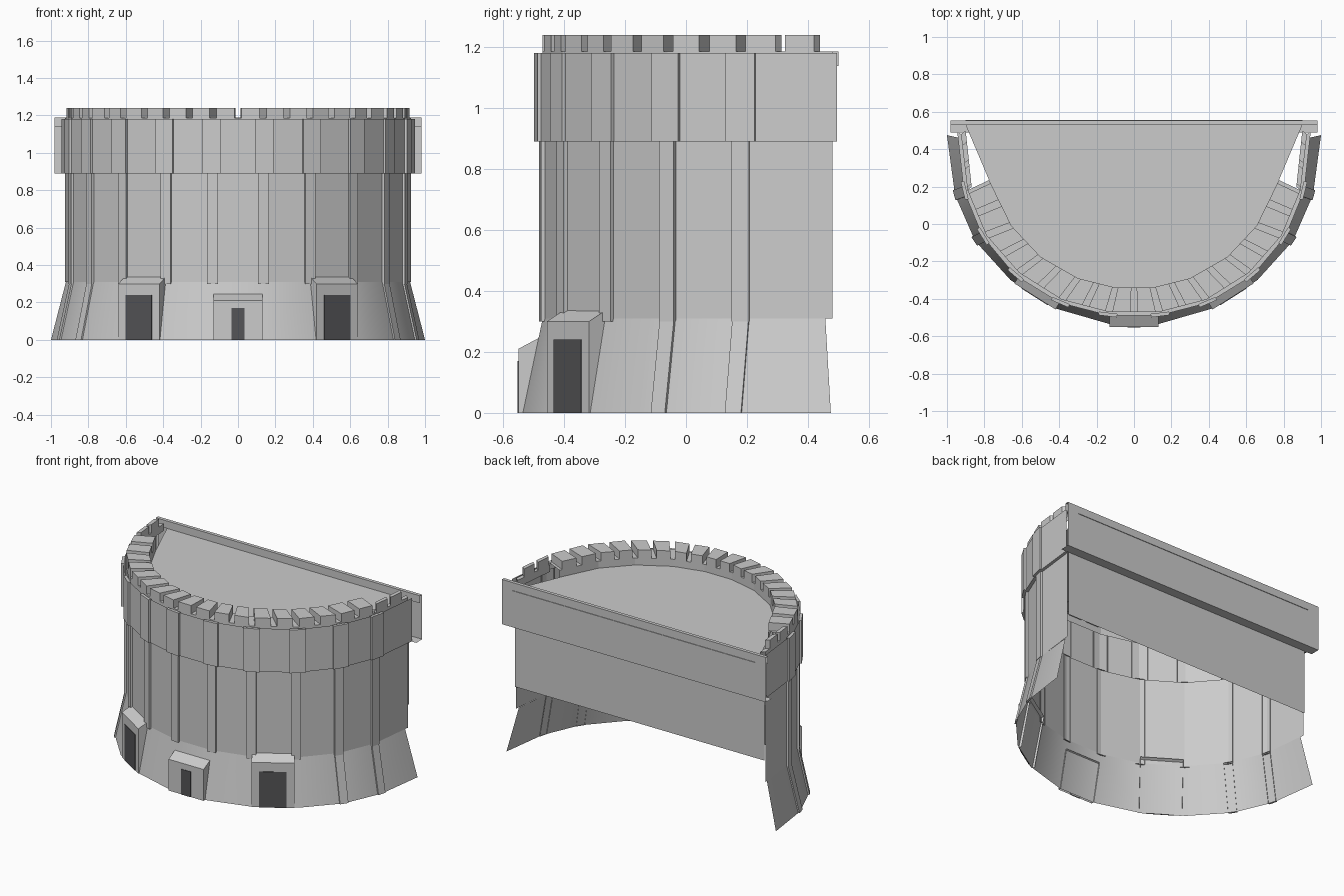
import bpy
from mathutils import Vector as V

if "Cube" in bpy.data.objects:
    bpy.data.objects.remove(bpy.data.objects["Cube"])

# Half outlines (right side, front to back): base, wall, parapet face, inner parapet
BASE = [(.13, -.535), (.425, -.45), (.66, -.30), (.85, -.09), (.957, .155), (1.0, .475)]
WALL = [(.135, -.47), (.385, -.405), (.615, -.26), (.79, -.06), (.89, .18), (.925, .48)]
PARA = [(.14, -.488), (.395, -.422), (.635, -.275), (.81, -.067), (.91, .178), (.945, .495)]
INNER = [(.10, -.34), (.30, -.29), (.50, -.175), (.655, -.01), (.775, .235)]
THIN = [(.868, .20), (.900, .50)]
DECK_Z = 1.137


def full(half):
    return [(-x, y) for x, y in reversed(half)] + list(half)


def mesh(name, verts, faces, smooth=False):
    me = bpy.data.meshes.new(name)
    me.from_pydata([tuple(v) for v in verts], [], faces)
    if smooth:
        me.polygons.foreach_set("use_smooth", [True] * len(me.polygons))
    me.update()
    ob = bpy.data.objects.new(name, me)
    bpy.context.collection.objects.link(ob)
    return ob


def loft(name, rings, smooth=False):
    """Strip of quads between open outlines given as (points, z)."""
    n = len(rings[0][0])
    verts = [(x, y, z) for pts, z in rings for x, y in pts]
    faces = [(r * n + i, r * n + i + 1, (r + 1) * n + i + 1, (r + 1) * n + i)
             for r in range(len(rings) - 1) for i in range(n - 1)]
    return mesh(name, verts, faces, smooth)


def hexa(name, bottom, top, sides=(0, 1, 2, 3), caps=True):
    """Block from four bottom and four top corners, with chosen sides."""
    faces = [(i, (i + 1) % 4, (i + 1) % 4 + 4, i + 4) for i in sides]
    if caps:
        faces += [(3, 2, 1, 0), (4, 5, 6, 7)]
    return mesh(name, bottom + top, faces)


def strip(name, outline, i, z0, z1, width, out, top_outline=None):
    """Flat pilaster standing on outline corner i, open at the back."""
    def corners(o, z):
        p = V(o[i])
        t = (V(o[i + 1]) - V(o[i - 1])).normalized()
        n = V((t.y, -t.x))
        back = width * .14
        c = [p - t * width / 2 - n * back, p - t * width / 2 + n * out,
             p + t * width / 2 + n * out, p + t * width / 2 - n * back]
        return [(q.x, q.y, z) for q in c]
    return hexa(name, corners(outline, z0), corners(top_outline or outline, z1), (0, 1, 2))


base, wall, para, inner = full(BASE), full(WALL), full(PARA), full(INNER)

# Flared base, wall shell and overhanging parapet
batter_top = full(WALL[:5] + [(.92, .457)])
loft("flared_base", [(base, 0), (batter_top, .31)], smooth=True)
loft("curved_wall", [(wall, .31), (wall, .89)])
loft("parapet_face", [(wall, .89), (para, .89), (para, 1.18)])
loft("parapet_walk", [(wall[1:-1], DECK_Z), (wall[1:-1], 1.185),
                      (inner, 1.185), (inner, DECK_Z)])

# Pilasters on the wall corners
for i in range(1, 11):
    strip("wall_pilaster", wall, i, .30, .89, .058, .009)
    strip("parapet_pilaster", para, i, .89, 1.18, .10, .005)
    if i in (1, 2, 9, 10):
        strip("base_pilaster", base, i, 0, .31, .055, .005, batter_top)


# Merlons: two per facet with slits at the corners and midpoints
def merlon(o0, o1, i0, i1, u0, u1):
    o0, o1, i0, i1 = map(V, (o0, o1, i0, i1))
    q = [o0.lerp(o1, u0), o0.lerp(o1, u1), i0.lerp(i1, u1), i0.lerp(i1, u0)]
    hexa("merlon", [(p.x, p.y, 1.18) for p in q], [(p.x, p.y, 1.24) for p in q])


for k in range(9):
    for u in ((.07, .43), (.57, .93)):
        merlon(wall[k + 1], wall[k + 2], inner[k], inner[k + 1], *u)

# Thin end parapets beside the back
for s in (-1, 1):
    w = [(s * x, y) for x, y in WALL[4:]]
    t = [(s * x, y) for x, y in THIN]
    for u in ((.05, .38), (.48, .80)):
        merlon(w[0], w[1], t[0], t[1], *u)
    loft("end_parapet", [(w, DECK_Z), (w, 1.185), (t, 1.185), (t, DECK_Z)])

# Roof deck
deck = [(-.90, .53)] + inner + [(.90, .53)]
mesh("roof_deck", [(x, y, DECK_Z) for x, y in deck], [tuple(range(len(deck)))])

# Back board (open ends) with a ledge down to the back wall
loft("back_board", [([(-.98, y), (.98, y)], z) for y, z in
                    ((.53, 1.14), (.53, 1.19), (.553, 1.19), (.553, .89), (.49, .89))])
loft("back_board_lip", [([(-.90, y), (.90, y)], DECK_Z) for y in (.53, .557)])
loft("back_wall", [([(-.925, .49), (.925, .49)], z) for z in (.89, .46)])

# Entrances with sloped roofs and dark door panels
dark = bpy.data.materials.new("dark_door")
dark.diffuse_color = (.09, .09, .095, 1)
dark.use_nodes = True
dark.node_tree.nodes["Principled BSDF"].inputs["Base Color"].default_value = dark.diffuse_color


def entrance(c, t, half, h, h2, depth, door_half, door_h):
    c, t = V(c), V(t).normalized()
    n = V((t.y, -t.x))

    def quad(a, d0, d1, z0, z1):
        q = [c - t * a - n * d0, c + t * a - n * d0, c + t * a - n * d1, c - t * a - n * d1]
        return [(p.x, p.y, z) for p, z in zip(q, (z0, z0, z1, z1))]
    box = hexa("entrance", quad(half, 0, .02, 0, 0), quad(half, 0, depth, h, h2), (0, 1, 3), False)
    box.name = "entrance_walls"
    mesh("entrance_roof", quad(half, 0, depth, h, h2), [(0, 1, 2, 3)])
    d = hexa("door", quad(door_half, -.003, .004, 0, 0),
             quad(door_half, -.003, .004, door_h, door_h), (0, 1, 3))
    d.data.materials.append(dark)


entrance((0, -.55), (1, 0), .13, .21, .25, .075, .035, .17)
for s in (-1, 1):
    entrance((s * .53, -.387), (.845, s * .535), .13, .30, .345, .08, .083, .24)
